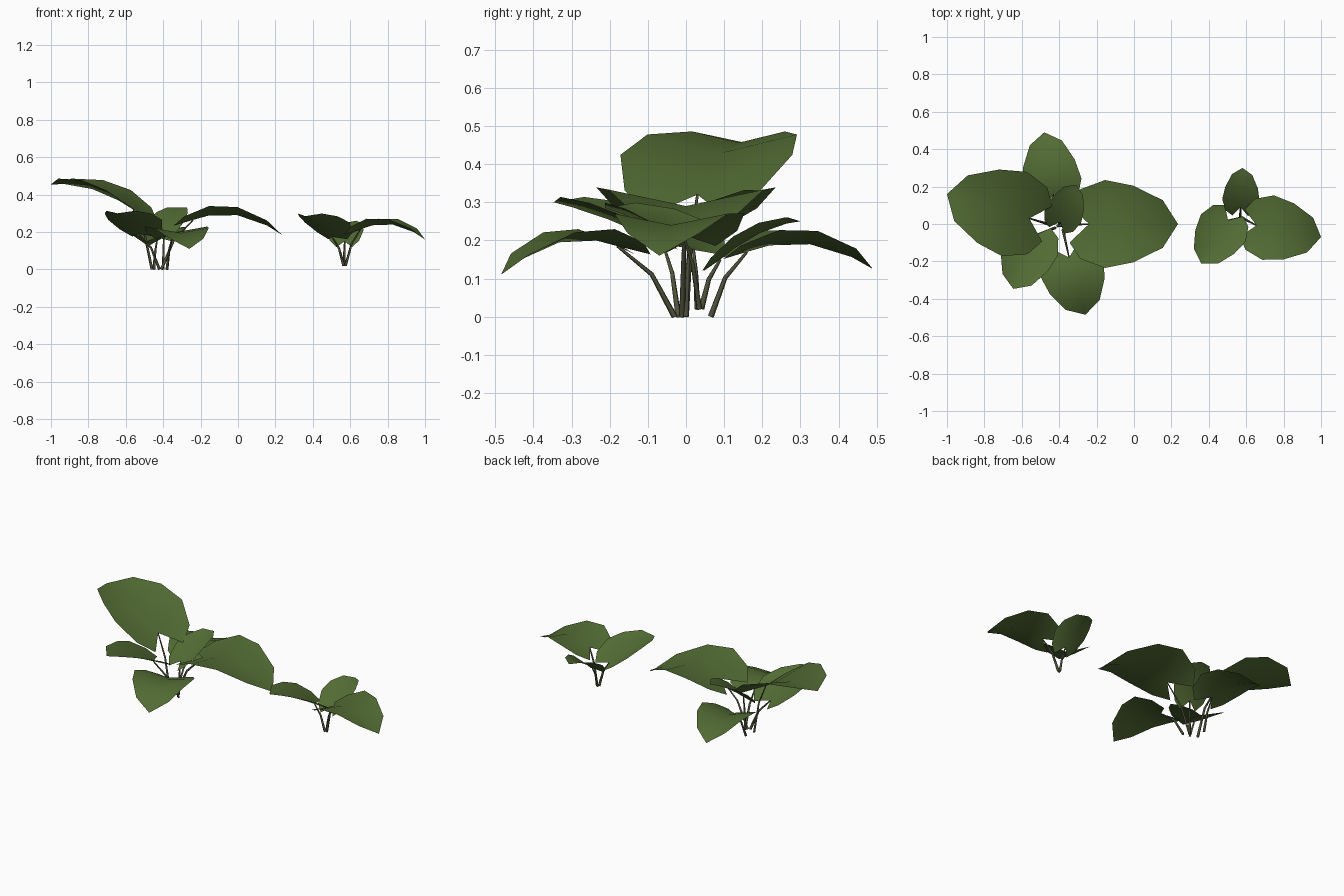
import bpy, bmesh
from mathutils import Vector

if "Cube" in bpy.data.objects:
    bpy.data.objects.remove(bpy.data.objects["Cube"])


def material(name, col):
    m = bpy.data.materials.new(name)
    m.diffuse_color = (*col, 1)
    m.use_nodes = True
    m.node_tree.nodes["Principled BSDF"].inputs["Base Color"].default_value = m.diffuse_color
    return m


GREEN = material("leaf green", (0.085, 0.15, 0.034))
STEM = material("stem olive", (0.08, 0.085, 0.045))

# heart-shaped half outline: position along the midrib, relative half width
OUTLINE = [(-0.22, 0.42), (-0.1, 0.79), (0.18, 1.0), (0.5, 0.87), (0.83, 0.54)]


def leaf(name, notch, mid_z, tip, half_w, rise):
    """Cupped leaf: arched midrib, edges lifted by rise."""
    p0, p2 = Vector(notch), Vector(tip)
    axis = Vector((p2.x - p0.x, p2.y - p0.y, 0)).normalized()
    perp = Vector((-axis.y, axis.x, 0))

    def rib(t):
        p = p0.lerp(p2, t)
        p.z = (notch[2] * (1 - t) * (1 - 2 * t) + 4 * mid_z * t * (1 - t)
               + tip[2] * t * (2 * t - 1))
        return p

    bm = bmesh.new()
    ribs = [bm.verts.new(rib(t)) for t in (0, 0.18, 0.5, 0.83, 1)]
    for s in (1, -1):
        e = [bm.verts.new(rib(t) + perp * (s * w * half_w) + Vector((0, 0, rise * w)))
             for t, w in OUTLINE]
        faces = [(ribs[0], e[0], e[1]), (ribs[0], e[1], e[2], ribs[1]),
                 (ribs[1], e[2], e[3], ribs[2]), (ribs[2], e[3], e[4], ribs[3]),
                 (ribs[3], e[4], ribs[4])]
        for f in faces:
            bm.faces.new(f if s < 0 else f[::-1])
    for f in bm.faces:
        f.smooth = True
        f.normal_update()
        if f.normal.z < 0:
            f.normal_flip()
    me = bpy.data.meshes.new(name)
    bm.to_mesh(me)
    bm.free()
    me.materials.append(GREEN)
    ob = bpy.data.objects.new(name, me)
    bpy.context.collection.objects.link(ob)


def stem(name, base, top):
    """Thin tapering stalk, steep at the ground and bending outward."""
    a, c = Vector(base), Vector(top)
    b = a.lerp(c, 0.4)
    b.z = a.z + (c.z - a.z) * 0.6
    cu = bpy.data.curves.new(name, 'CURVE')
    cu.dimensions = '3D'
    cu.bevel_depth = 0.008
    cu.bevel_resolution = 0
    sp = cu.splines.new('POLY')
    sp.points.add(2)
    for p, v, r in zip(sp.points, (a, b, c), (1, 0.75, 0.45)):
        p.co = (*v, 1)
        p.radius = r
    cu.materials.append(STEM)
    ob = bpy.data.objects.new(name, cu)
    bpy.context.collection.objects.link(ob)


# name, notch, midrib height, tip, half width, edge rise, stem base
LEAVES = [
    # large plant
    ("left_leaf", (-0.56, 0.03, 0.32), 0.43, (-1.0, 0.16, 0.455), 0.235, 0.055, (-0.46, 0.0, 0)),
    ("right_leaf", (-0.24, 0.0, 0.265), 0.29, (0.235, 0.0, 0.185), 0.235, 0.05, (-0.41, -0.01, 0)),
    ("back_leaf", (-0.43, 0.16, 0.17), 0.19, (-0.48, 0.49, 0.125), 0.16, 0.04, (-0.45, 0.065, 0)),
    ("front_leaf", (-0.347, -0.18, 0.185), 0.195, (-0.26, -0.485, 0.11), 0.175, 0.03, (-0.38, -0.03, 0)),
    ("front_left_leaf", (-0.53, -0.06, 0.19), 0.255, (-0.645, -0.347, 0.30), 0.155, 0.05, (-0.42, -0.02, 0)),
    ("centre_leaf", (-0.395, 0.01, 0.2), 0.28, (-0.31, 0.21, 0.33), 0.105, 0.03, (-0.40, 0.0, 0)),
    # small plant
    ("small_right_leaf", (0.655, -0.008, 0.215), 0.24, (1.0, -0.07, 0.16), 0.175, 0.035, (0.575, 0.035, 0.02)),
    ("small_left_leaf", (0.503, 0.02, 0.175), 0.24, (0.36, -0.212, 0.285), 0.14, 0.05, (0.565, 0.03, 0.02)),
    ("small_back_leaf", (0.57, 0.09, 0.15), 0.22, (0.58, 0.3, 0.25), 0.1, 0.03, (0.568, 0.04, 0.02)),
]
for name, notch, mid_z, tip, w, rise, base in LEAVES:
    leaf(name, notch, mid_z, tip, w, rise)
    stem(name.replace("leaf", "stem"), base, notch)
